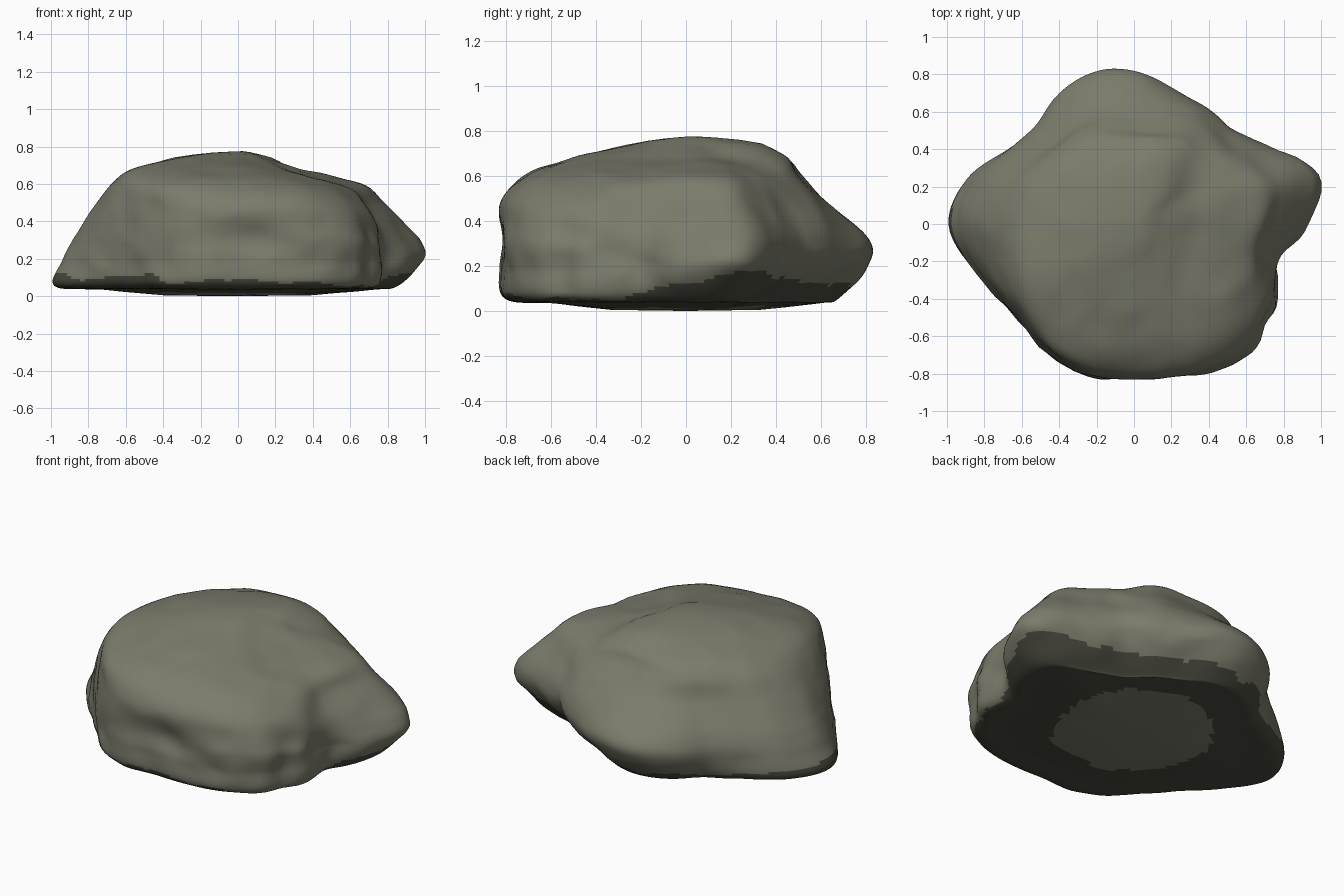
import bpy
import bmesh
from math import sin, cos, tau, floor, exp
from mathutils import Vector, noise
from mathutils.geometry import intersect_point_line

cube = bpy.data.objects.get("Cube")
if cube:
    bpy.data.objects.remove(cube)

SEGMENTS = 144
STEPS = 9

# Widest plan radius, in percent, counter-clockwise from +x
outline = [93, 102, 83, 72, 74, 75, 81, 84, 81, 76, 81, 94,
           100, 91, 83, 81, 85, 85, 82, 85, 90, 92, 89, 82]
MEAN_RADIUS = 84

# Height of each level, and its share of the outline in twelve directions
levels = [
    (0.005, [40] * 12),
    (0.035, [73] * 12),
    (0.055, [89, 78, 76, 81, 86, 95, 98, 97, 97, 97, 97, 96]),
    (0.19, [100, 97, 95, 97, 98, 97, 94, 99, 99, 100, 100, 100]),
    (0.31, [95, 100, 100, 100, 96, 93, 88, 97, 99, 99, 100, 100]),
    (0.48, [83, 86, 85, 77, 76, 80, 80, 93, 97, 99, 97, 90]),
    (0.60, [73, 71, 70, 61, 68, 72, 73, 87, 91, 85, 82, 71]),
    (0.68, [37, 43, 58, 54, 57, 59, 61, 74, 66, 58, 47, 36]),
    (0.74, [16, 22, 38, 40, 37, 36, 40, 41, 33, 25, 20, 16]),
]

# Worn grooves on the front and the knobbly side: start, end, depth
grooves = [
    (Vector((0.78, -0.6, 0.44)), Vector((0.82, -0.22, 0.2)), 0.035),
    (Vector((0.1, -0.82, 0.3)), Vector((0.42, -0.84, 0.2)), 0.025),
    (Vector((0.74, -0.56, 0.1)), Vector((0.74, -0.56, 0.35)), 0.03),
]


def blend(a, b, c, d, t):
    """Smooth curve from b to c."""
    return b + 0.5 * t * (c - a + t * (2 * a - 5 * b + 4 * c - d
                                       + t * (3 * (b - c) + d - a)))


def around(values, turn):
    """Read a closed list of values at a fraction of a turn."""
    pos = turn * len(values)
    i = floor(pos)
    return blend(*(values[(i + k) % len(values)] for k in (-1, 0, 1, 2)), pos - i)


def between(values, pos):
    """Read an open list of values at a fractional index."""
    last = len(values) - 1
    i = min(floor(pos), last - 1)
    return blend(*(values[max(0, min(last, i + k))] for k in (-1, 0, 1, 2)), pos - i)


def groove_depth(co):
    total = 0
    for start, end, depth in grooves:
        t = intersect_point_line(co, start, end)[1]
        gap = (co - start.lerp(end, max(0, min(1, t)))).length
        total += depth * exp(-(gap / 0.08) ** 2)
    return total


def material(name, colour):
    mat = bpy.data.materials.new(name)
    mat.use_nodes = True
    mat.diffuse_color = (*colour, 1)
    shader = mat.node_tree.nodes["Principled BSDF"]
    shader.inputs["Base Color"].default_value = (*colour, 1)
    shader.inputs["Roughness"].default_value = 0.9
    return mat


# Loft the boulder from its level contours, rounder in plan towards the crown
bm = bmesh.new()
heights = [z for z, shares in levels]
top = len(levels) - 1
rings = []
for step in range(top * STEPS + 1):
    pos = step / STEPS
    roundness = max(0, (pos - top + 4) / 4)
    ring = []
    for s in range(SEGMENTS):
        turn = s / SEGMENTS
        share = between([around(row, turn) for z, row in levels], pos)
        edge = around(outline, turn)
        r = (edge + (MEAN_RADIUS - edge) * roundness) * share / 10000
        ring.append(bm.verts.new((r * cos(turn * tau), r * sin(turn * tau),
                                  between(heights, pos))))
    rings.append(ring)

# Close the crown with shrinking rings that rise to a low dome
for t in (0.3, 0.6, 0.85):
    rings.append([bm.verts.new((v.co.x * (1 - t), v.co.y * (1 - t),
                                heights[-1] + 0.033 * t * (2 - t)))
                  for v in rings[top * STEPS]])

for low, high in zip(rings, rings[1:]):
    for s in range(SEGMENTS):
        n = (s + 1) % SEGMENTS
        bm.faces.new((low[s], low[n], high[n], high[s]))

under = bm.verts.new((-0.05, 0, 0))
crown = bm.verts.new((0, 0, 0.773))
for s in range(SEGMENTS):
    n = (s + 1) % SEGMENTS
    bm.faces.new((under, rings[0][n], rings[0][s]))
    bm.faces.new((crown, rings[-1][s], rings[-1][n]))
bm.normal_update()

# Weather the surface: lumps, chips and grooves, calmer on the broad back slope
offsets = []
for v in bm.verts:
    calm = max(0, (v.normal.y - v.normal.x) * 0.6)
    rough = (1 - min(calm, 0.75)) * min(1, v.co.z * 6) * (1 - 0.6 * max(0, v.normal.z))
    lump = 0.008 * noise.noise(v.co * 3.3) + 0.014 * noise.noise(v.co * 6.5)
    chip = 0.016 * (0.25 - abs(noise.noise(v.co * 4.7 + Vector((3, 1, 2)))))
    offsets.append(v.normal * ((lump + chip) * rough - groove_depth(v.co)))
for v, offset in zip(bm.verts, offsets):
    v.co += offset
bm.normal_update()

# Damp dark band around the foot, leaving the middle of the underside bare
for f in bm.faces:
    f.smooth = True
    c = f.calc_center_median()
    ragged = 0.04 * noise.noise(c * 4) + 0.015 * noise.noise(c * 11)
    line = (0.06 + 0.17 * max(0, c.x + c.y - 0.5) + 0.05 * max(0, -c.x - c.y - 0.4)
            + 0.05 * max(0, c.y - c.x - 0.4) + ragged)
    bare = c.z < 0.04 and Vector((c.x, c.y)).length < 0.45 + ragged
    f.material_index = int(c.z < max(line, 0.052) and not bare)

mesh = bpy.data.meshes.new("boulder")
bm.to_mesh(mesh)
bm.free()
mesh.materials.append(material("olive grey stone", (0.20, 0.20, 0.15)))
mesh.materials.append(material("dark damp stone", (0.065, 0.065, 0.048)))
boulder = bpy.data.objects.new("boulder", mesh)
bpy.context.collection.objects.link(boulder)
